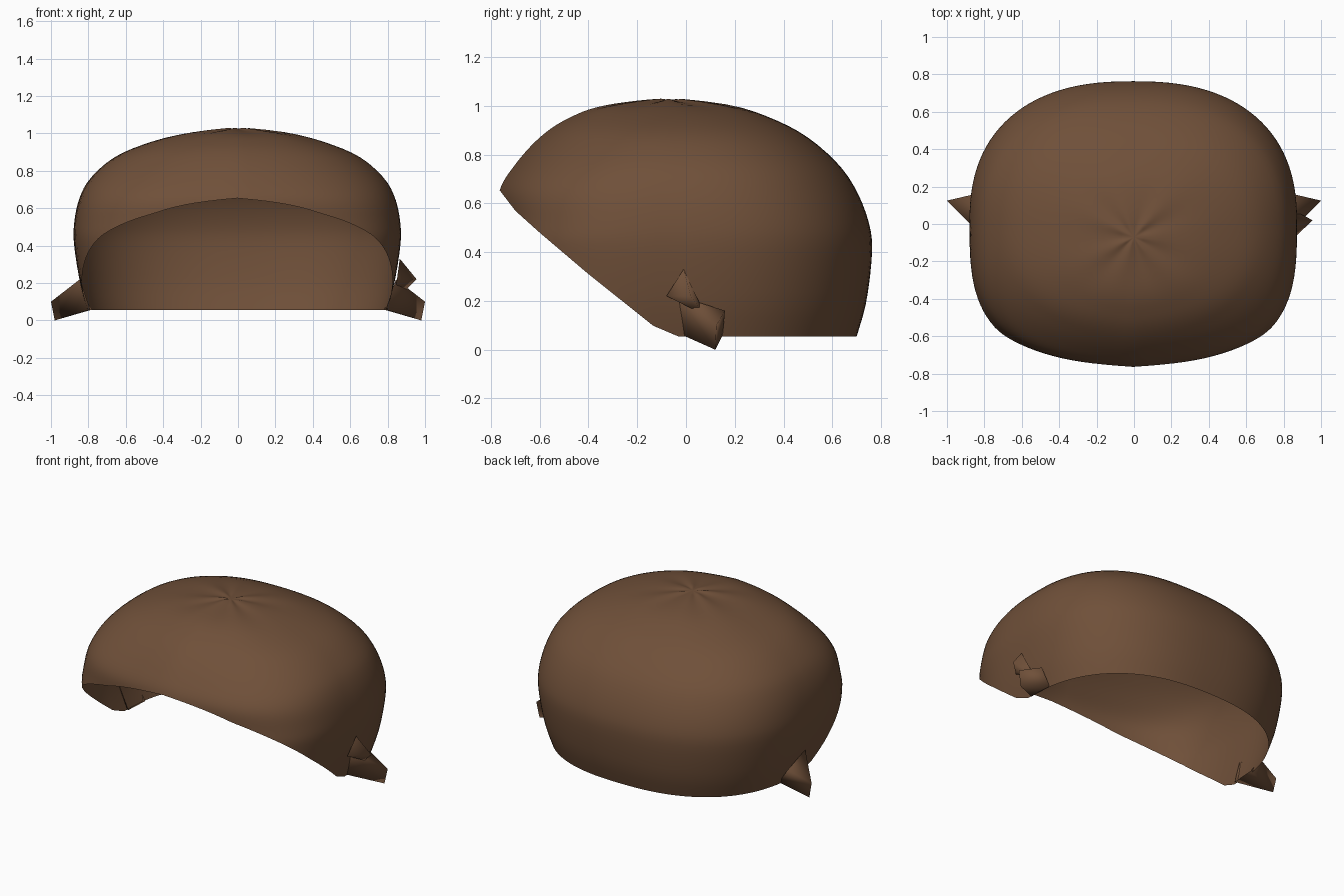
import bpy, bmesh, math

if "Cube" in bpy.data.objects:
    bpy.data.objects.remove(bpy.data.objects["Cube"])

brown = bpy.data.materials.new("warm brown")
brown.diffuse_color = (0.160, 0.080, 0.041, 1)
brown.use_nodes = True
brown.node_tree.nodes["Principled BSDF"].inputs["Base Color"].default_value = brown.diffuse_color

# Level rows: height, front reach, back reach, half width
LEVELS = [(0.055, .765, .70, .80), (0.20, .765, .74, .84), (0.40, .765, .763, .872),
          (0.52, .765, .75, .872), (0.65, .765, .70, .845), (0.76, .70, .625, .785),
          (0.87, .60, .50, .66), (0.945, .49, .36, .49), (1.0, .34, .19, .28),
          (1.03, .07, -.07, 0)]
# Rim line: depth, height
RIM = [(-.765, .655), (-.70, .57), (-.60, .48), (-.40, .31), (-.08, .055), (.9, .055)]
SEGMENTS, ROWS = 112, 30


def level(u):
    """Smooth curve through the level rows."""
    last = len(LEVELS) - 1
    i = min(int(u), last - 1)
    t = u - i
    p1, p2 = LEVELS[i], LEVELS[i + 1]
    p0 = LEVELS[max(i - 1, 0)]
    p3 = LEVELS[min(i + 2, last)]
    return [b + .5 * t * (c - a + t * (2*a - 5*b + 4*c - d + t * (3*(b - c) + d - a)))
            for a, b, c, d in zip(p0, p1, p2, p3)]


def rim_height(y):
    for (y0, z0), (y1, z1) in zip(RIM, RIM[1:]):
        if y <= y1:
            return z0 + (z1 - z0) * max(0, (y - y0) / (y1 - y0))
    return RIM[-1][1]


def shell_point(u, angle):
    z, front, back, side = level(u)
    c, s = math.cos(angle), math.sin(angle)
    # fuller front corners low down, rounder ones above
    power = 2.42
    if s < 0:
        power = 3.0 - .75 * min(1, max(0, (z - .45) / .4))
    q = abs(c) ** (2 / power)
    reach = abs(s) ** (2 / power)
    if s < 0:
        reach *= 1 - .12 * q * (1 - q)
    x = side * math.copysign(q, c)
    y = (back - front) / 2 + (back + front) / 2 * math.copysign(reach, s)
    # gathered strands around the crown
    r = math.hypot(x, y + .07)
    z += .004 * math.cos(7 * angle) * (r / .1) * math.exp(1 - r / .1)
    return x - .004, y, z


def rim_row(angle):
    lo, hi = 0.0, len(LEVELS) - 1.0
    for _ in range(30):
        mid = (lo + hi) / 2
        y = shell_point(mid, angle)[1]
        if level(mid)[0] < rim_height(y):
            lo = mid
        else:
            hi = mid
    return hi


def make_object(name, verts, faces, fix_normals=False):
    mesh = bpy.data.meshes.new(name)
    mesh.from_pydata(verts, [], faces)
    bm = bmesh.new()
    bm.from_mesh(mesh)
    if fix_normals:
        bmesh.ops.recalc_face_normals(bm, faces=bm.faces)
    for f in bm.faces:
        f.smooth = True
    bm.to_mesh(mesh)
    bm.free()
    mesh.materials.append(brown)
    obj = bpy.data.objects.new(name, mesh)
    bpy.context.collection.objects.link(obj)
    return obj


# Open hair shell, from the rim up to the crown
top = len(LEVELS) - 1
angles = [2 * math.pi * i / SEGMENTS for i in range(SEGMENTS)]
starts = [rim_row(a) for a in angles]
verts = [shell_point(s + (top - s) * j / ROWS, a)
         for j in range(ROWS) for a, s in zip(angles, starts)]
verts.append((0, -.07, 1.024))
faces = []
for j in range(ROWS):
    for i in range(SEGMENTS):
        k = (i + 1) % SEGMENTS
        a, b = j * SEGMENTS + i, j * SEGMENTS + k
        if j < ROWS - 1:
            faces.append((a, b, b + SEGMENTS, a + SEGMENTS))
        else:
            faces.append((a, b, len(verts) - 1))
make_object("hair_shell", verts, faces)

# Pointed side locks flicking outward: base drawn to a short tip edge
for name, m in (("right_side_lock", 1), ("left_side_lock", -1)):
    pts = [(.79, -.01, .058), (.78, .15, .058), (.85, .16, .16), (.845, -.03, .22),
           (.98, .12, .0), (1.0, .125, .10)]
    make_object(name, [(m * x, y, z) for x, y, z in pts],
                [(0, 1, 4), (1, 2, 5, 4), (2, 3, 5), (3, 0, 4, 5)], True)

# Small extra lock on the right, blending up into the shell
pts = [(.85, -.08, .22), (.84, .08, .14), (.865, -.01, .33), (.955, .02, .22), (.90, .03, .165)]
make_object("right_upper_lock", pts,
            [(0, 4, 3), (0, 1, 4), (1, 2, 3, 4), (2, 0, 3)], True)
